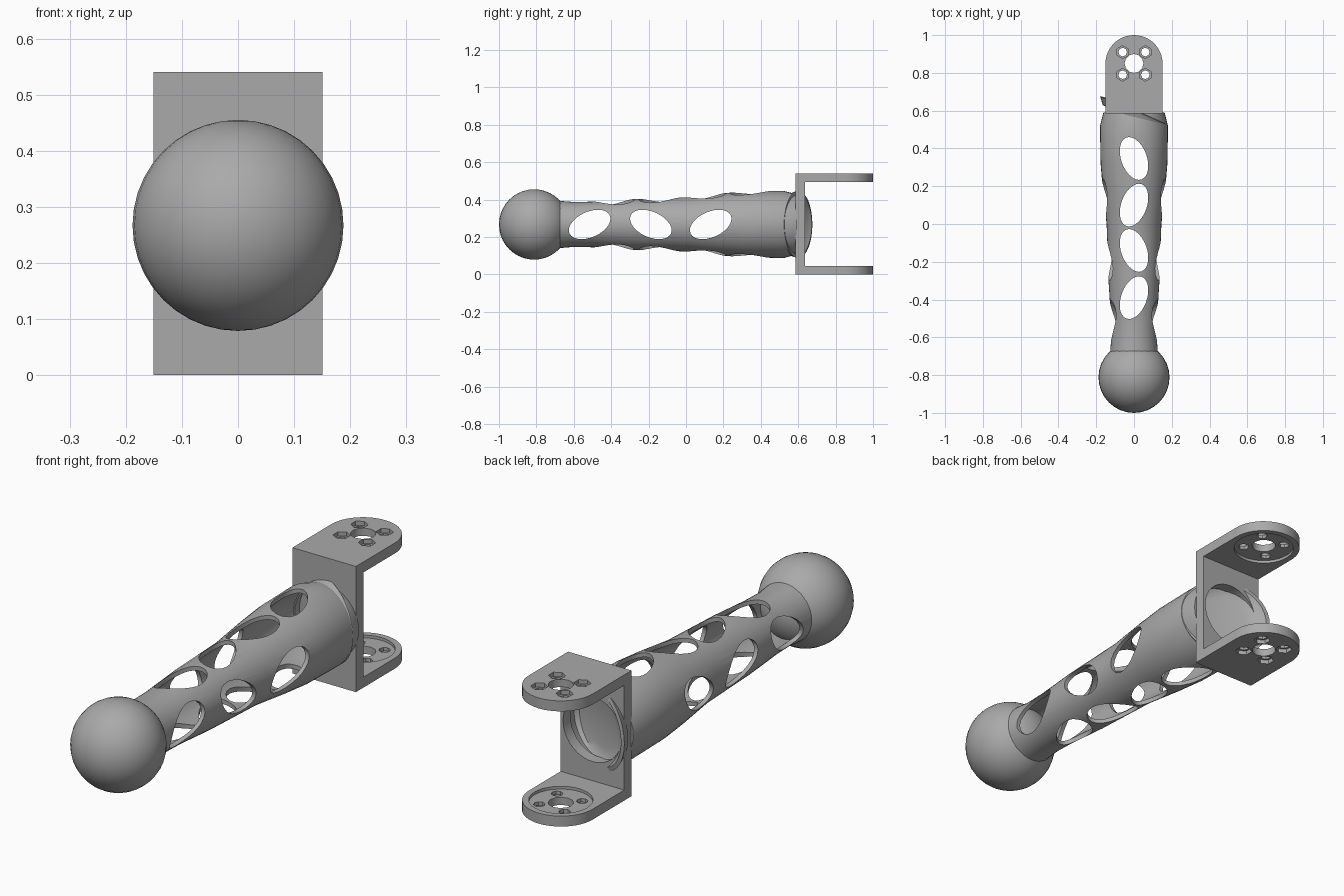
import bpy, bmesh, math
from mathutils import Matrix, Vector

if "Cube" in bpy.data.objects:
    bpy.data.objects.remove(bpy.data.objects["Cube"])

grey = bpy.data.materials.new("mid grey")
grey.use_nodes = True
grey.diffuse_color = (0.4, 0.4, 0.4, 1)
grey.node_tree.nodes["Principled BSDF"].inputs["Base Color"].default_value = grey.diffuse_color

AXIS_Z = 0.267   # height of the arm axis
PIVOT_Y = 0.85   # centre of the fork holes


def finish(name, bm):
    bmesh.ops.recalc_face_normals(bm, faces=bm.faces)
    mesh = bpy.data.meshes.new(name)
    bm.to_mesh(mesh)
    bm.free()
    obj = bpy.data.objects.new(name, mesh)
    bpy.context.collection.objects.link(obj)
    mesh.materials.append(grey)
    return obj


def select(obj):
    bpy.ops.object.select_all(action='DESELECT')
    obj.select_set(True)
    bpy.context.view_layer.objects.active = obj


def smooth(obj, angle=35):
    select(obj)
    bpy.ops.object.shade_smooth_by_angle(angle=math.radians(angle))


def revolve(name, profile, sides=40, slant=0.0):
    """Spin a closed (radius, y) loop around the arm axis."""
    bm = bmesh.new()
    rings = []
    for i in range(sides):
        a = math.tau * i / sides
        rings.append([bm.verts.new((r * math.cos(a), y - slant * r * math.cos(a),
                                    AXIS_Z + r * math.sin(a))) for r, y in profile])
    n = len(profile)
    for i in range(sides):
        p, q = rings[i], rings[(i + 1) % sides]
        for j in range(n):
            k = (j + 1) % n
            if profile[j][0] or profile[k][0]:
                bm.faces.new((p[j], p[k], q[k], q[j]))
    bmesh.ops.remove_doubles(bm, verts=bm.verts, dist=1e-5)
    return finish(name, bm)


def cylinder(name, matrix, radius, depth, sides):
    bm = bmesh.new()
    bmesh.ops.create_cone(bm, cap_ends=True, segments=sides, radius1=radius,
                          radius2=radius, depth=depth, matrix=matrix)
    return finish(name, bm)


def cut(obj, cutter):
    mod = obj.modifiers.new("cut", 'BOOLEAN')
    mod.operation = 'DIFFERENCE'
    mod.solver = 'EXACT'
    mod.object = cutter
    cutter.hide_render = True
    select(obj)
    bpy.ops.object.modifier_apply(modifier=mod.name)
    bpy.data.objects.remove(cutter)


# Ball at the front end
bm = bmesh.new()
bmesh.ops.create_uvsphere(bm, u_segments=32, v_segments=20, radius=0.188,
                          matrix=Matrix.Translation((0, -0.812, AXIS_Z)))
smooth(finish("ball", bm))

# Hollow tapering arm
outer = [(0.128, -0.7), (0.12, -0.6), (0.122, -0.5), (0.135, -0.3), (0.145, 0),
         (0.165, 0.18), (0.177, 0.32), (0.18, 0.52), (0.162, 0.59)]
wall = 0.018
arm = revolve("arm_tube", outer + [(r - wall, y) for r, y in reversed(outer)])

# Slanted oval windows, through the top and through the sides
for side, centres in ((False, (-0.39, -0.14, 0.1, 0.347)), (True, (-0.515, -0.188, 0.132))):
    for i, y in enumerate(centres):
        tilt = math.radians(24 if side else 20) * (-1) ** i
        shape = Matrix.Rotation(-tilt, 4, 'Z') @ Matrix.Diagonal((0.068, 0.118, 1, 1))
        turn = Matrix.Rotation(math.pi / 2, 4, 'Y') if side else Matrix.Identity(4)
        if side:
            turn = turn @ Matrix.Diagonal((-1, 1, -1, 1))
        place = Matrix.Translation((0, y, AXIS_Z)) @ turn @ shape
        cut(arm, cylinder("window_cutter", place, 1, 0.8, 28))
smooth(arm)

# Slanted dish closing the back end of the arm
dish = [(0, 0.57), (0.1, 0.572), (0.14, 0.582), (0.162, 0.605), (0.18, 0.6),
        (0.165, 0.56), (0, 0.55)]
smooth(revolve("end_dish", dish, slant=0.42))

# Fork back plate with a round opening over the dish
bm = bmesh.new()
bmesh.ops.create_cube(bm, size=1, matrix=Matrix.Translation((0, 0.61, 0.27))
                      @ Matrix.Diagonal((0.302, 0.05, 0.45, 1)))
plate = finish("fork_plate", bm)
facing = Matrix.Translation((0, 0.61, AXIS_Z)) @ Matrix.Rotation(math.pi / 2, 4, 'X')
cut(plate, cylinder("opening_cutter", facing, 0.14, 0.2, 36))
smooth(plate)


# Fork arms with rounded ends, mirrored above and below
def fork_arm(name, z0, z1, outside, inside):
    bm = bmesh.new()
    outline = [(0.151, 0.585)]
    outline += [(0.151 * math.cos(a), PIVOT_Y + 0.15 * math.sin(a))
                for a in (math.pi * i / 24 for i in range(25))]
    outline.append((-0.151, 0.585))
    face = bm.faces.new([bm.verts.new((x, y, z0)) for x, y in outline])
    result = bmesh.ops.extrude_face_region(bm, geom=[face])
    bmesh.ops.translate(bm, vec=(0, 0, z1 - z0),
                        verts=[v for v in result["geom"] if isinstance(v, bmesh.types.BMVert)])
    obj = finish(name, bm)

    def bore(x, y, z, radius, depth, sides):
        cut(obj, cylinder("bore_cutter", Matrix.Translation((x, PIVOT_Y + y, z)),
                          radius, depth, sides))

    bore(0, 0, inside, 0.125, 0.024, 36)       # shallow round recess
    bore(0, 0, (z0 + z1) / 2, 0.05, 0.2, 12)   # centre hole
    for x in (-0.06, 0.06):
        for y in (-0.06, 0.06):
            bore(x, y, outside, 0.034, 0.036, 6)        # hexagonal pocket
            bore(x, y, (z0 + z1) / 2, 0.023, 0.2, 8)    # screw hole
    smooth(obj)


fork_arm("fork_arm_lower", 0, 0.045, 0, 0.045)
fork_arm("fork_arm_upper", 0.495, 0.54, 0.54, 0.495)
